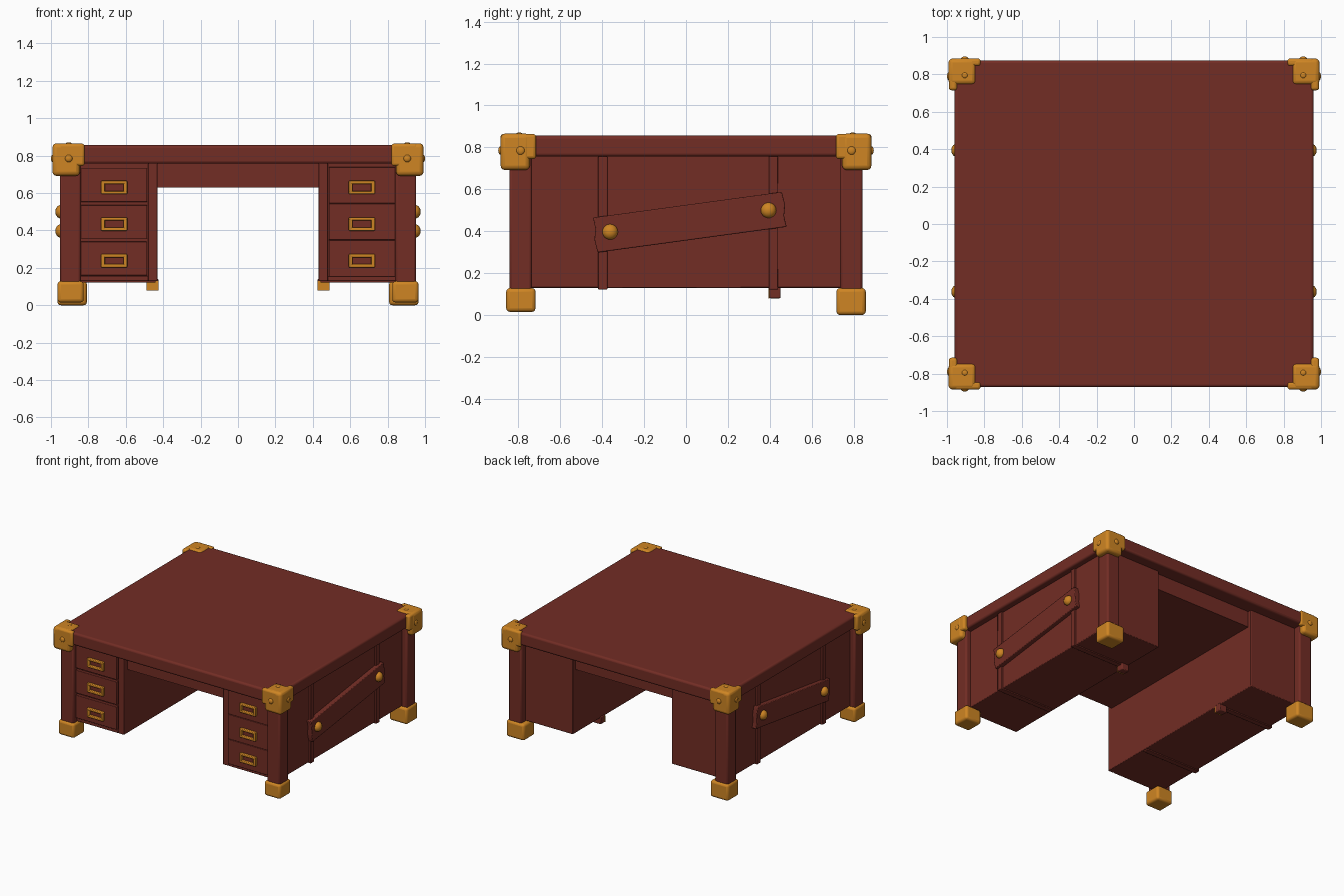
import bpy, bmesh, math
from mathutils import Matrix, Vector

if "Cube" in bpy.data.objects:
    bpy.data.objects.remove(bpy.data.objects["Cube"])


def material(name, col):
    m = bpy.data.materials.new(name)
    m.diffuse_color = (*col, 1)
    m.use_nodes = True
    m.node_tree.nodes["Principled BSDF"].inputs["Base Color"].default_value = m.diffuse_color
    return m


WOOD = material("mahogany", (0.17, 0.026, 0.018))
BRASS = material("brass", (0.62, 0.235, 0.017))


def finish(bm, name, mat, bevel=0.0, segs=2):
    bmesh.ops.recalc_face_normals(bm, faces=bm.faces)
    me = bpy.data.meshes.new(name)
    bm.to_mesh(me)
    bm.free()
    me.materials.append(mat)
    ob = bpy.data.objects.new(name, me)
    bpy.context.collection.objects.link(ob)
    if bevel:
        b = ob.modifiers.new("bevel", 'BEVEL')
        b.width, b.segments = bevel, segs
    bpy.ops.object.select_all(action='DESELECT')
    bpy.context.view_layer.objects.active = ob
    ob.select_set(True)
    bpy.ops.object.shade_smooth_by_angle(angle=math.radians(35))
    return ob


def boxes(name, mat, spans, bevel=0.0, segs=2):
    """One object from several boxes given as (x0, x1, y0, y1, z0, z1)."""
    bm = bmesh.new()
    for x0, x1, y0, y1, z0, z1 in spans:
        M = Matrix.Translation(((x0 + x1) / 2, (y0 + y1) / 2, (z0 + z1) / 2))
        M = M @ Matrix.Diagonal((abs(x1 - x0), abs(y1 - y0), z1 - z0, 1))
        bmesh.ops.create_cube(bm, size=1, matrix=M)
    return finish(bm, name, mat, bevel, segs)


def studs(name, items):
    """Domed rivets given as (centre, radius, squashed axis, depth)."""
    bm = bmesh.new()
    for c, r, axis, depth in items:
        s = [r, r, r]
        s[axis] = depth
        bmesh.ops.create_uvsphere(bm, u_segments=16, v_segments=10, radius=1,
                                  matrix=Matrix.Translation(c) @ Matrix.Diagonal((*s, 1)))
    return finish(bm, name, BRASS)


# Desk top and apron over the kneehole
boxes("desk_top", WOOD, [(-0.96, 0.96, -0.872, 0.875, 0.757, 0.856)], 0.015, 3)
boxes("kneehole_apron", WOOD, [(-0.44, 0.44, -0.76, 0.76, 0.63, 0.76)])

for s, side in ((-1, "left"), (1, "right")):
    # Pedestal cabinet
    boxes(side + "_pedestal", WOOD, [(s * 0.43, s * 0.91, -0.79, 0.79, 0.13, 0.76)], 0.005)
    # Front face frame: inner post and bottom rail
    boxes(side + "_front_frame", WOOD, [
        (s * 0.43, s * 0.48, -0.80, -0.78, 0.13, 0.76),
        (s * 0.48, s * 0.86, -0.80, -0.78, 0.13, 0.155)], 0.004)
    # Drawer fronts: separate on the left, almost flush on the right
    gap = 0.008 if s < 0 else 0.001
    for i, z in enumerate((0.25, 0.446, 0.642)):
        boxes(f"{side}_drawer_{i + 1}", WOOD,
              [(s * 0.486, s * 0.85, -0.812, -0.75, z - 0.098 + gap, z + 0.098 - gap)], 0.003)
        # Rectangular brass pull
        x, h = s * 0.662, (0.238, 0.434, 0.63)[i]
        boxes(f"{side}_handle_{i + 1}", BRASS, [
            (x - 0.07, x + 0.07, -0.832, -0.805, h + 0.018, h + 0.036),
            (x - 0.07, x + 0.07, -0.832, -0.805, h - 0.036, h - 0.018),
            (x - 0.07, x - 0.05, -0.832, -0.805, h - 0.036, h + 0.036),
            (x + 0.05, x + 0.07, -0.832, -0.805, h - 0.036, h + 0.036)], 0.005)
    # Thin bands around the side and bottom
    for y, n in ((-0.397, "front"), (0.418, "back")):
        boxes(f"{side}_{n}_band", WOOD, [
            (s * 0.88, s * 0.925, y - 0.022, y + 0.022, 0.125, 0.757),
            (s * 0.44, s * 0.925, y - 0.022, y + 0.022, 0.122, 0.14)], 0.004)
    # Small inner foot with brass front plate
    boxes(side + "_inner_foot", WOOD, [(s * 0.425, s * 0.49, 0.398, 0.452, 0.08, 0.14)], 0.006)
    boxes(side + "_inner_foot_plate", BRASS, [(s * 0.425, s * 0.49, 0.393, 0.399, 0.08, 0.13)])
    # Slanted side strap with wavy ends
    bm = bmesh.new()
    half = [(0.455, -0.084), (0.45, -0.03), (0.462, 0.02), (0.455, 0.084)]
    prof = half + [(-y, -z) for y, z in half]
    a = math.radians(7.75)
    vs = [bm.verts.new((s * 0.90, 0.018 + y * math.cos(a) - z * math.sin(a),
                        0.443 + y * math.sin(a) + z * math.cos(a))) for y, z in prof]
    f = bm.faces.new(vs)
    ext = bmesh.ops.extrude_face_region(bm, geom=[f])
    bmesh.ops.translate(bm, vec=(s * 0.045, 0, 0),
                        verts=[v for v in ext["geom"] if isinstance(v, bmesh.types.BMVert)])
    finish(bm, side + "_strap", WOOD, 0.005)
    studs(side + "_strap_bolts", [(Vector((s * 0.945, -0.362, 0.397)), 0.037, 0, 0.032),
                                  (Vector((s * 0.945, 0.394, 0.50)), 0.037, 0, 0.032)])

    for t, end in ((-1, "front"), (1, "back")):
        n = f"{side}_{end}"
        # Corner post
        boxes(n + "_leg", WOOD, [(s * 0.84, s * 0.953, t * 0.735, t * 0.843, 0.08, 0.77)], 0.012)
        # Brass foot
        x0, z0 = (0.825, 0.015) if t < 0 else (0.808, 0.0)
        boxes(n + "_foot", BRASS, [(s * x0, s * 0.965, t * 0.718, t * 0.858, z0, 0.129)], 0.018, 3)
        # Brass corner cap: core with front and side flanges
        boxes(n + "_corner_core", BRASS,
              [(s * 0.845, s * 0.992, t * 0.745, t * 0.885, 0.692, 0.866)], 0.022, 3)
        boxes(n + "_corner_flanges", BRASS, [
            (s * 0.82, s * 0.96, t * 0.845, t * 0.885, 0.745, 0.864),
            (s * 0.945, s * 0.99, t * 0.715, t * 0.86, 0.745, 0.864)], 0.014, 3)
        studs(n + "_corner_rivets", [
            (Vector((s * 0.905, t * 0.884, 0.785)), 0.02, 1, 0.012),
            (Vector((s * 0.991, t * 0.79, 0.785)), 0.02, 0, 0.009),
            (Vector((s * 0.905, t * 0.795, 0.865)), 0.015, 2, 0.006)])
